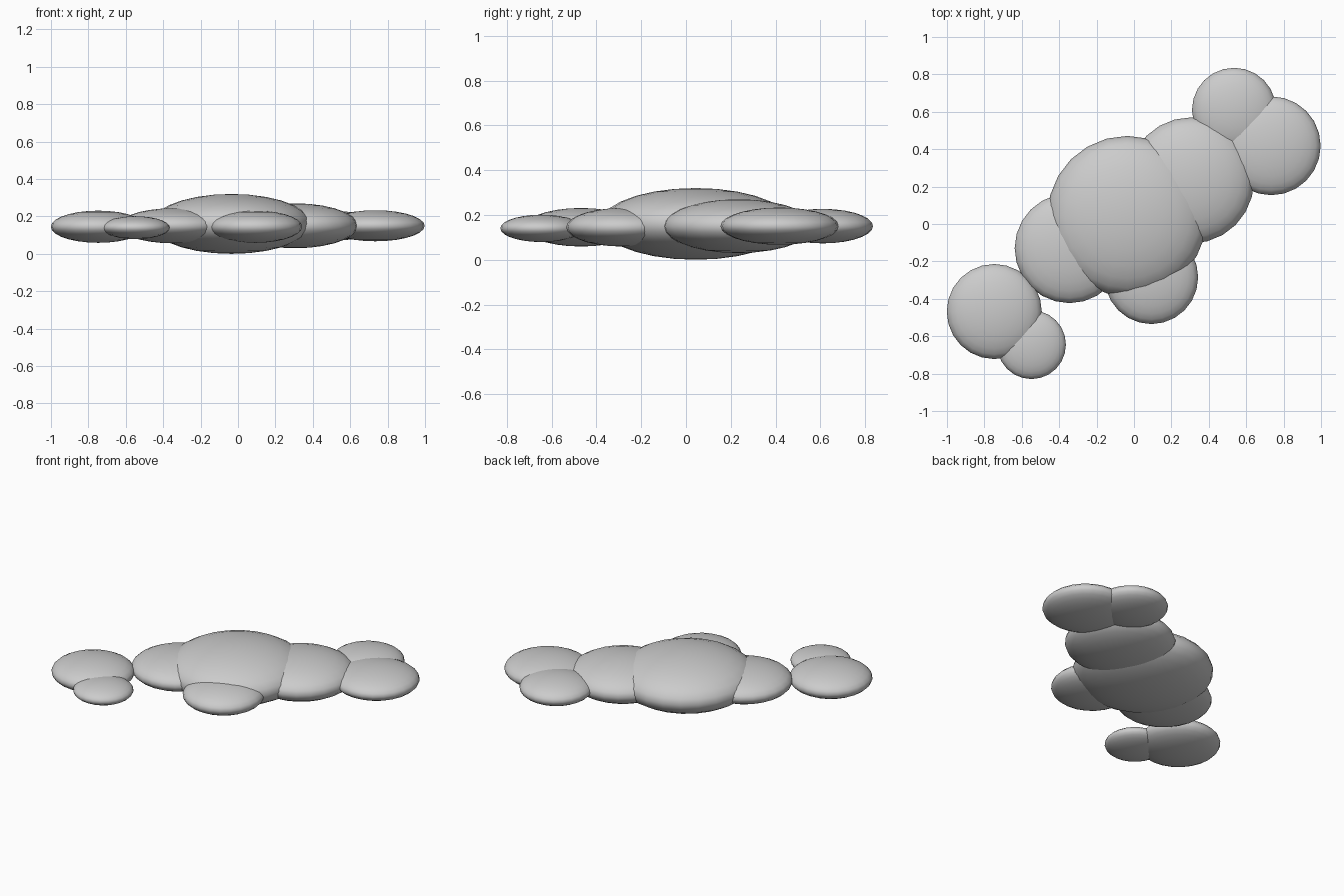
import bpy

if "Cube" in bpy.data.objects:
    bpy.data.objects.remove(bpy.data.objects["Cube"])

# One flat grey for the whole cloud
grey = bpy.data.materials.new("light_grey")
grey.diffuse_color = (0.6, 0.6, 0.6, 1)
grey.use_nodes = True
grey.node_tree.nodes["Principled BSDF"].inputs["Base Color"].default_value = grey.diffuse_color


def puff(name, x, y, z, radius, half_height):
    """Flattened smooth sphere."""
    bpy.ops.mesh.primitive_uv_sphere_add(segments=24, ring_count=14, radius=1, location=(x, y, z))
    ob = bpy.context.object
    ob.name = name
    ob.scale = (radius, radius, half_height)
    bpy.ops.object.transform_apply(location=False, rotation=False, scale=True)
    bpy.ops.object.shade_smooth()
    ob.data.materials.append(grey)


# Central body and its neighbours
puff("main_puff", -0.035, 0.043, 0.16, 0.428, 0.16)
puff("right_shoulder_puff", 0.305, 0.233, 0.15, 0.337, 0.12)
puff("left_shoulder_puff", -0.345, -0.13, 0.15, 0.293, 0.094)
puff("front_puff", 0.093, -0.285, 0.145, 0.25, 0.086)

# Outer pairs at both ends
puff("left_end_puff", -0.747, -0.468, 0.145, 0.254, 0.086)
puff("left_end_small_puff", -0.548, -0.645, 0.14, 0.184, 0.061)
puff("right_end_puff", 0.734, 0.418, 0.15, 0.264, 0.083)
puff("right_end_small_puff", 0.535, 0.61, 0.15, 0.225, 0.077)
